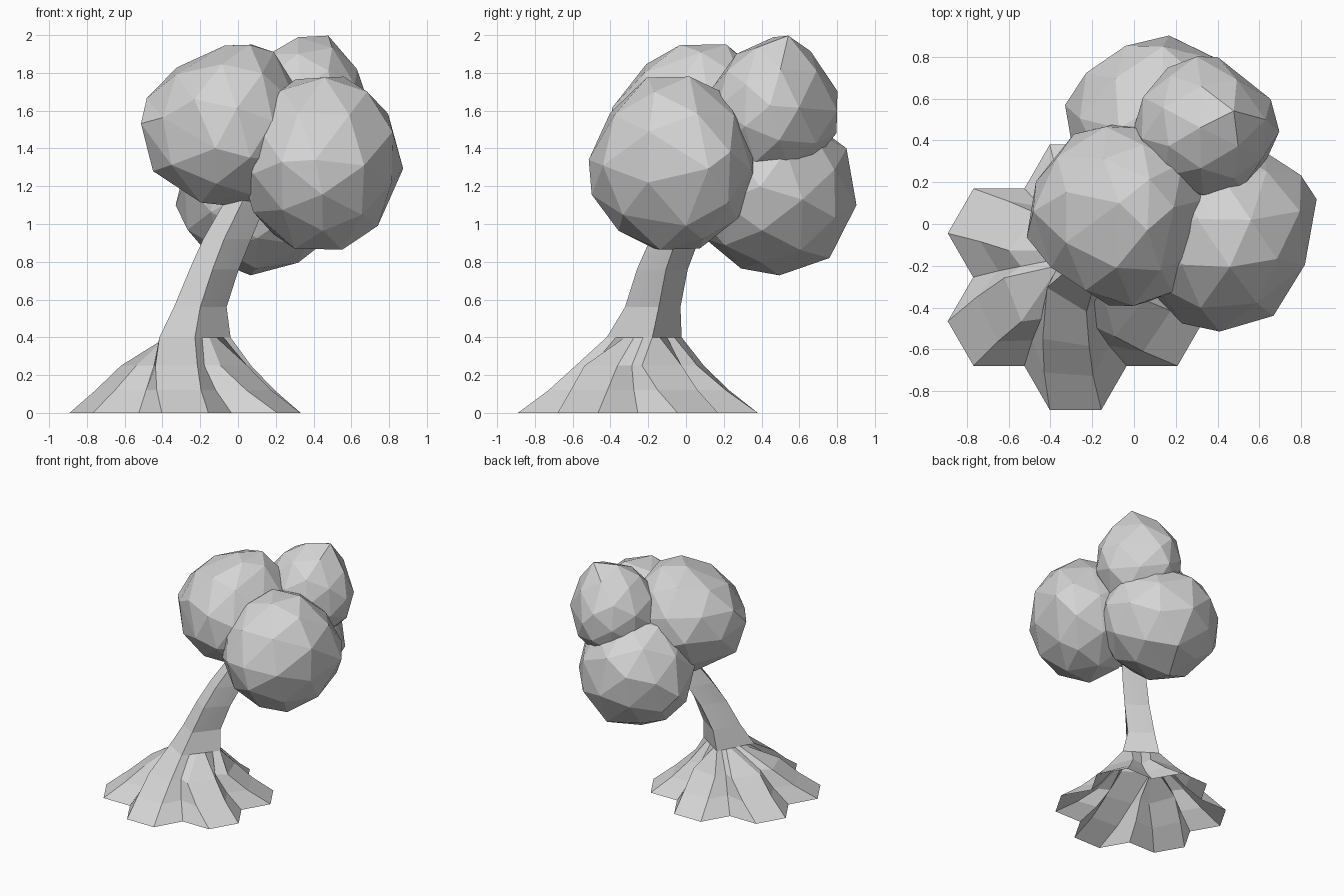
import bpy
import bmesh
from math import radians, sin, cos
from mathutils import Euler, Vector

cube = bpy.data.objects.get("Cube")
if cube:
    bpy.data.objects.remove(cube, do_unlink=True)

grey = bpy.data.materials.new("light_grey")
grey.use_nodes = True
grey.diffuse_color = (0.66, 0.66, 0.66, 1)
grey.node_tree.nodes["Principled BSDF"].inputs["Base Color"].default_value = (0.66, 0.66, 0.66, 1)


def finish(bm, name):
    mesh = bpy.data.meshes.new(name)
    bm.to_mesh(mesh)
    bm.free()
    mesh.materials.append(grey)
    obj = bpy.data.objects.new(name, mesh)
    bpy.context.collection.objects.link(obj)
    return obj


def foliage(name, low, high, turn, tips):
    """Faceted ball fitted between two corners, with some vertices pulled to tips."""
    bm = bmesh.new()
    bmesh.ops.create_icosphere(bm, subdivisions=2, radius=1)
    bmesh.ops.rotate(bm, verts=bm.verts, matrix=Euler([radians(a) for a in turn]).to_matrix())
    for axis in range(3):
        values = [v.co[axis] for v in bm.verts]
        start, span = min(values), max(values) - min(values)
        for v in bm.verts:
            t = (v.co[axis] - start) / span
            v.co[axis] = low[axis] + t * (high[axis] - low[axis])
    for tip in map(Vector, tips):
        nearest = min(bm.verts, key=lambda v: (v.co - tip).length)
        shift = tip - nearest.co
        nearest.co = tip
        # Neighbours follow a little, so the ball stays round
        for edge in nearest.link_edges:
            edge.other_vert(nearest).co += shift * 0.3
    return finish(bm, name)


# Foliage balls
foliage("foliage_middle", (-.48, -.38, 1.085), (.375, .485, 1.935), (20, 10, 15),
        [(-.49, -.03, 1.52), (-.07, .1, 1.945), (.19, .08, 1.91), (-.12, -.39, 1.4),
         (-.45, -.02, 1.28)])
foliage("foliage_front_left", (.0, -.5, .88), (.875, .375, 1.765), (35, 15, 50),
        [(.56, .02, 1.78), (.3, -.17, .87), (.89, .1, 1.31), (.41, -.515, 1.34),
         (.74, .0, .99)])
foliage("foliage_top_back", (.0, .135, 1.24), (.68, .785, 1.965), (15, 25, 70),
        [(.48, .54, 2.0), (.69, .58, 1.62), (.4, .8, 1.6), (.63, .5, 1.82)])
foliage("foliage_low_back", (-.32, .01, .77), (.6, .875, 1.61), (40, 20, 10),
        [(.05, .5, .757), (.16, .89, 1.14), (-.33, .57, 1.1), (.14, .85, 1.4),
         (.2, .76, .82)])


def root_ring(cx, cy, root, half, valley, twist):
    """Six-root star: each root has two tips, followed by a valley."""
    points = []
    for k in range(6):
        middle = 30 + 60 * k + twist
        for angle, r in ((middle - half, root), (middle + half, root), (middle + 30, valley)):
            a = radians(angle)
            points.append((cx + r * cos(a), cy + r * sin(a)))
    return points


def trunk_ring(cx, cy, r, twist):
    """Four-cornered section with the same number of points as the star."""
    corners = [(0, 12), (4, 100), (12, 205), (13, 272), (18, 372)]
    points = []
    for (i, a), (j, b) in zip(corners, corners[1:]):
        start, end = (Vector((cos(radians(c + twist)), sin(radians(c + twist)))) for c in (a, b))
        for n in range(j - i):
            p = start.lerp(end, n / (j - i)) * r
            points.append((cx + p.x, cy + p.y))
    return points


# Trunk twisting up from six flat-ended roots, open underneath
sections = [
    (0, root_ring(-.28, -.255, .647, 11, .49, 0)),
    (.12, root_ring(-.28, -.25, .485, 14, .37, -4)),
    (.25, root_ring(-.275, -.245, .345, 19, .27, -9)),
    (.4, trunk_ring(-.235, -.22, .2, 0)),
    (.56, trunk_ring(-.205, -.175, .148, 0)),
    (.76, trunk_ring(-.13, -.125, .135, -4)),
    (.92, trunk_ring(-.06, -.06, .13, -8)),
    (1.1, trunk_ring(.03, .02, .115, -10)),
    (1.3, trunk_ring(.12, .1, .1, -10)),
]
bm = bmesh.new()
rings = [[bm.verts.new((x, y, z)) for x, y in points] for z, points in sections]
for lower, upper in zip(rings, rings[1:]):
    for i in range(len(lower)):
        j = (i + 1) % len(lower)
        bm.faces.new((lower[i], lower[j], upper[j], upper[i]))
bm.faces.new(rings[-1])
finish(bm, "trunk_and_roots")
